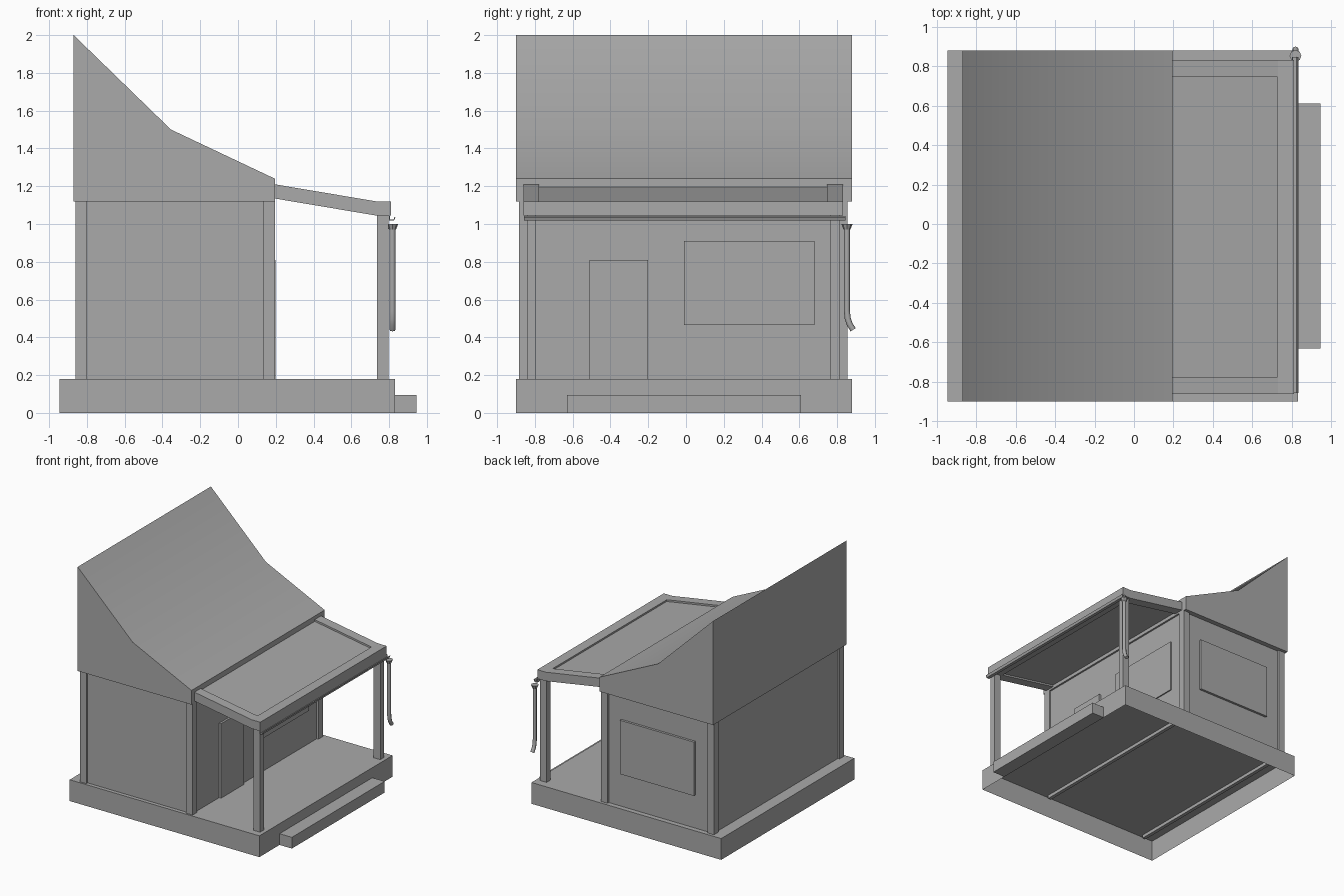
import bpy, bmesh, math
from mathutils import Vector

if "Cube" in bpy.data.objects:
    bpy.data.objects.remove(bpy.data.objects["Cube"], do_unlink=True)

grey = bpy.data.materials.new("plain_grey")
grey.use_nodes = True
COLOUR = (0.4, 0.4, 0.4, 1)
grey.diffuse_color = COLOUR
grey.node_tree.nodes["Principled BSDF"].inputs["Base Color"].default_value = COLOUR


def finish(name, bm):
    bmesh.ops.recalc_face_normals(bm, faces=bm.faces)
    mesh = bpy.data.meshes.new(name)
    bm.to_mesh(mesh)
    bm.free()
    mesh.materials.append(grey)
    obj = bpy.data.objects.new(name, mesh)
    bpy.context.collection.objects.link(obj)
    return obj


def box(name, x, y, z, open_bottom=False):
    bm = bmesh.new()
    bmesh.ops.create_cube(bm, size=1)
    for v in bm.verts:
        v.co = [r[0] if c < 0 else r[1] for c, r in zip(v.co, (x, y, z))]
    if open_bottom:
        low = [f for f in bm.faces if f.calc_center_median().z < z[0] + 0.001]
        bmesh.ops.delete(bm, geom=low, context='FACES_ONLY')
    return finish(name, bm)


def extrude_y(name, profile, y0, y1):
    """Solid with an xz profile running from y0 to y1."""
    bm = bmesh.new()
    face = bm.faces.new([bm.verts.new((x, y0, z)) for x, z in profile])
    geom = bmesh.ops.extrude_face_region(bm, geom=[face])["geom"]
    moved = [g for g in geom if isinstance(g, bmesh.types.BMVert)]
    bmesh.ops.translate(bm, verts=moved, vec=(0, y1 - y0, 0))
    return finish(name, bm)


def smooth(obj, angle=30):
    bpy.ops.object.select_all(action='DESELECT')
    obj.select_set(True)
    bpy.context.view_layer.objects.active = obj
    bpy.ops.object.shade_smooth_by_angle(angle=math.radians(angle))


MID = -0.015      # centre line of the building in y
FLOOR, EAVE = 0.18, 1.12

# Hollow platform, step and floor joists
base = box("platform", (-0.945, 0.83), (-0.9, 0.88), (0, FLOOR), open_bottom=True)
box("step", (0.83, 0.945), (-0.63, 0.61), (0, 0.095))
for side, x in (("back", -0.85), ("front", 0.14)):
    box(side + "_joist", (x, x + 0.03), (-0.87, 0.85), (0.15, FLOOR - 0.002))

# House walls and corner posts
box("house_walls", (-0.845, 0.18), (-0.868, 0.838), (FLOOR, EAVE))
for xname, x in (("back", -0.86), ("front", 0.135)):
    for yname, s in (("right", -1), ("left", 1)):
        y = sorted((MID + s * 0.87, MID + s * 0.81))
        box(f"{xname}_{yname}_corner_post", (x, x + 0.06), y, (FLOOR, EAVE))

# Door and windows as raised plates
box("door", (0.17, 0.198), (-0.51, -0.2), (FLOOR, 0.81))
box("porch_window", (0.17, 0.19), (-0.01, 0.68), (0.465, 0.91))
box("side_window", (-0.675, 0.018), (0.83, 0.858), (0.46, 0.915))

# Sweeping main roof
roof = extrude_y("main_roof", [(-0.87, EAVE), (0.195, EAVE), (0.195, 1.24),
                               (-0.355, 1.5), (-0.87, 2.0)], -0.9, 0.88)
smooth(roof)

# Porch roof: side rafters, front beam and sunken panel
rafter = [(0.195, 1.135), (0.73, 1.045), (0.73, 1.12), (0.195, 1.21)]
for side, s in (("right", -1), ("left", 1)):
    y = sorted((MID + s * 0.845, MID + s * 0.762))
    extrude_y(side + "_rafter", rafter, *y)
extrude_y("porch_roof_panel", [(0.195, 1.15), (0.73, 1.06), (0.73, 1.105),
                               (0.195, 1.195)], MID - 0.762, MID + 0.762)
box("porch_front_beam", (0.725, 0.81), (MID - 0.845, MID + 0.845), (1.045, 1.12))

# Porch posts
for side, s in (("right", -1), ("left", 1)):
    y = sorted((MID + s * 0.828, MID + s * 0.778))
    box(side + "_porch_post", (0.735, 0.797), y, (FLOOR, 1.046))

# Open gutter
extrude_y("gutter", [(0.8, 1.042), (0.8, 1.018), (0.826, 1.018), (0.834, 1.038),
                     (0.829, 1.038), (0.823, 1.023), (0.805, 1.023), (0.805, 1.042)],
          -0.857, 0.845)

# Downpipe with a kicked-out foot and a funnel head
curve = bpy.data.curves.new("downpipe", 'CURVE')
curve.dimensions = '3D'
curve.bevel_depth = 0.016
curve.bevel_resolution = 2
curve.use_fill_caps = True
path = curve.splines.new('POLY')
points = [(0.852, 0.98), (0.852, 0.54), (0.856, 0.5), (0.866, 0.47), (0.885, 0.44)]
path.points.add(len(points) - 1)
for p, (y, z) in zip(path.points, points):
    p.co = (0.818, y, z, 1)
curve.materials.append(grey)
pipe = bpy.data.objects.new("downpipe", curve)
bpy.context.collection.objects.link(pipe)

bm = bmesh.new()
bmesh.ops.create_cone(bm, cap_ends=True, segments=8, radius1=0.018, radius2=0.03, depth=0.03)
bmesh.ops.translate(bm, verts=bm.verts, vec=Vector((0.818, 0.852, 0.985)))
finish("downpipe_funnel", bm)
